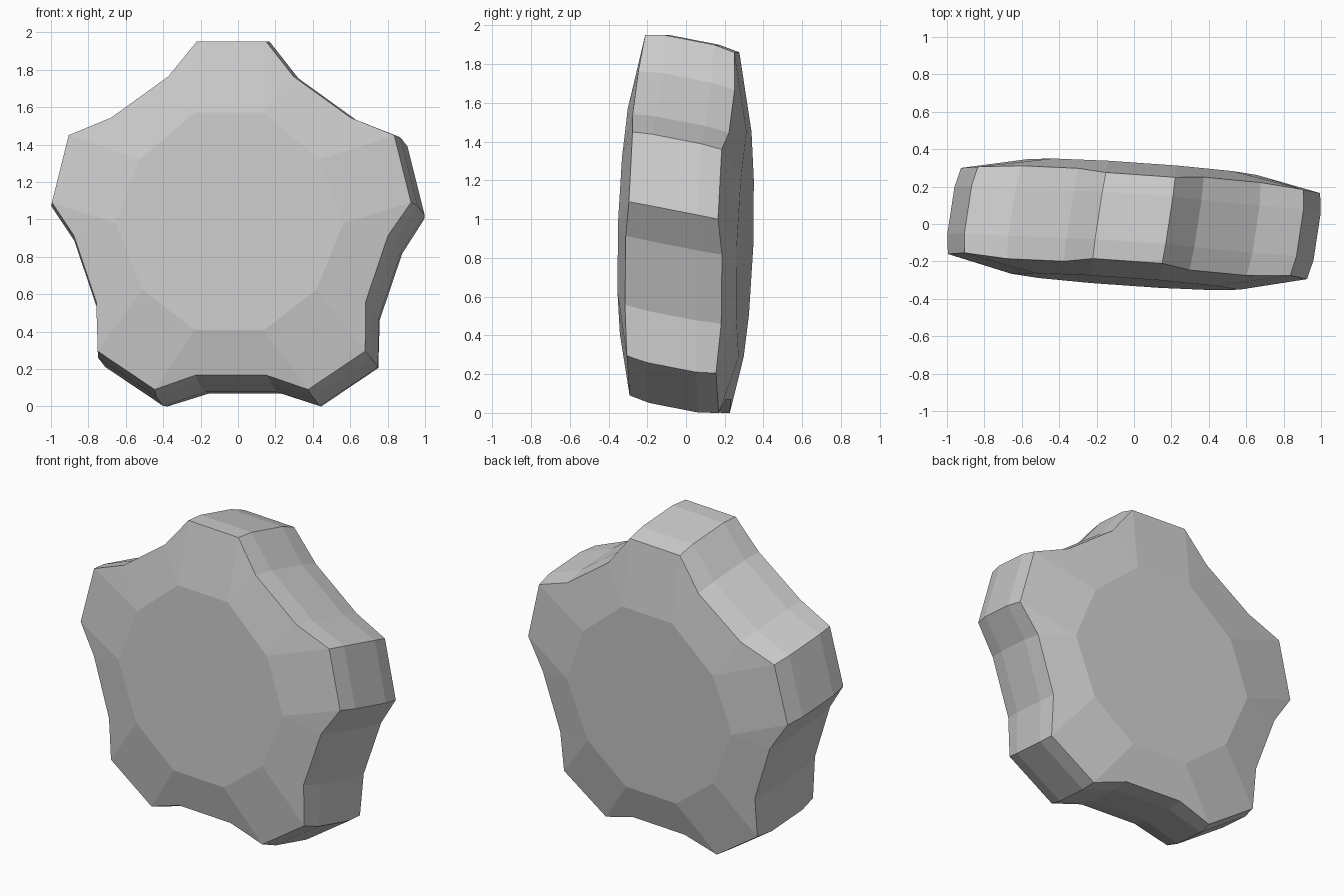
import bpy, bmesh
from mathutils import Vector

if "Cube" in bpy.data.objects:
    bpy.data.objects.remove(bpy.data.objects["Cube"])

CENTRE = Vector((0, 0, 0.975))
HALF_AXIS = Vector((0.035, 0.23, -0.045))  # slanted extrusion direction

# Right half of the five-lobed outline and of the ten-sided cap (x, z)
lobe_half = [(.185, .931), (.335, .74), (.64, .52), (.87, .43), (.96, .07),
             (.84, -.11), (.72, -.465), (.715, -.725), (.41, -.93), (.19, -.857)]
cap_half = [(.185, .535), (.48, .285), (.61, -.055), (.465, -.412), (.185, -.627)]


def mirrored(half):
    return half + [(-x, z) for x, z in reversed(half)]


outline, cap = mirrored(lobe_half), mirrored(cap_half)
bm = bmesh.new()


def vert(p, k, s=1.0):
    x, z = p[0] * s, p[1] * s
    return bm.verts.new(CENTRE + HALF_AXIS * k + Vector((x, -.07 * x + .035 * z, z)))


def lobe_ring(k, s):
    # valley points sit slightly proud of the lobe tips on the end rings
    ring = []
    for i, p in enumerate(outline):
        valley = i % 4 in (1, 2)
        ring.append(vert(p, k * 1.08 if valley and abs(k) == 1 else k, s))
    return ring


# Gently bulged side wall
rings = [lobe_ring(k, s) for k, s in ((-1, 1), (-.55, 1.02), (.55, 1.02), (1, 1))]
n = len(outline)
for a, b in zip(rings, rings[1:]):
    for i in range(n):
        j = (i + 1) % n
        bm.faces.new((a[i], a[j], b[j], b[i]))

# Sloping shoulders and flat caps on both ends
for ring, k in ((rings[0], -1.333), (rings[-1], 1.333)):
    inner = [vert(p, k) for p in cap]
    bm.faces.new(inner)
    for i in range(n):
        j = (i + 1) % n
        face = [ring[i], ring[j], inner[j // 2]]
        if i // 2 != j // 2:
            face.append(inner[i // 2])
        bm.faces.new(face)

bmesh.ops.recalc_face_normals(bm, faces=bm.faces)
mesh = bpy.data.meshes.new("lobed_knob")
bm.to_mesh(mesh)
bm.free()
bpy.context.collection.objects.link(bpy.data.objects.new("lobed_knob", mesh))
